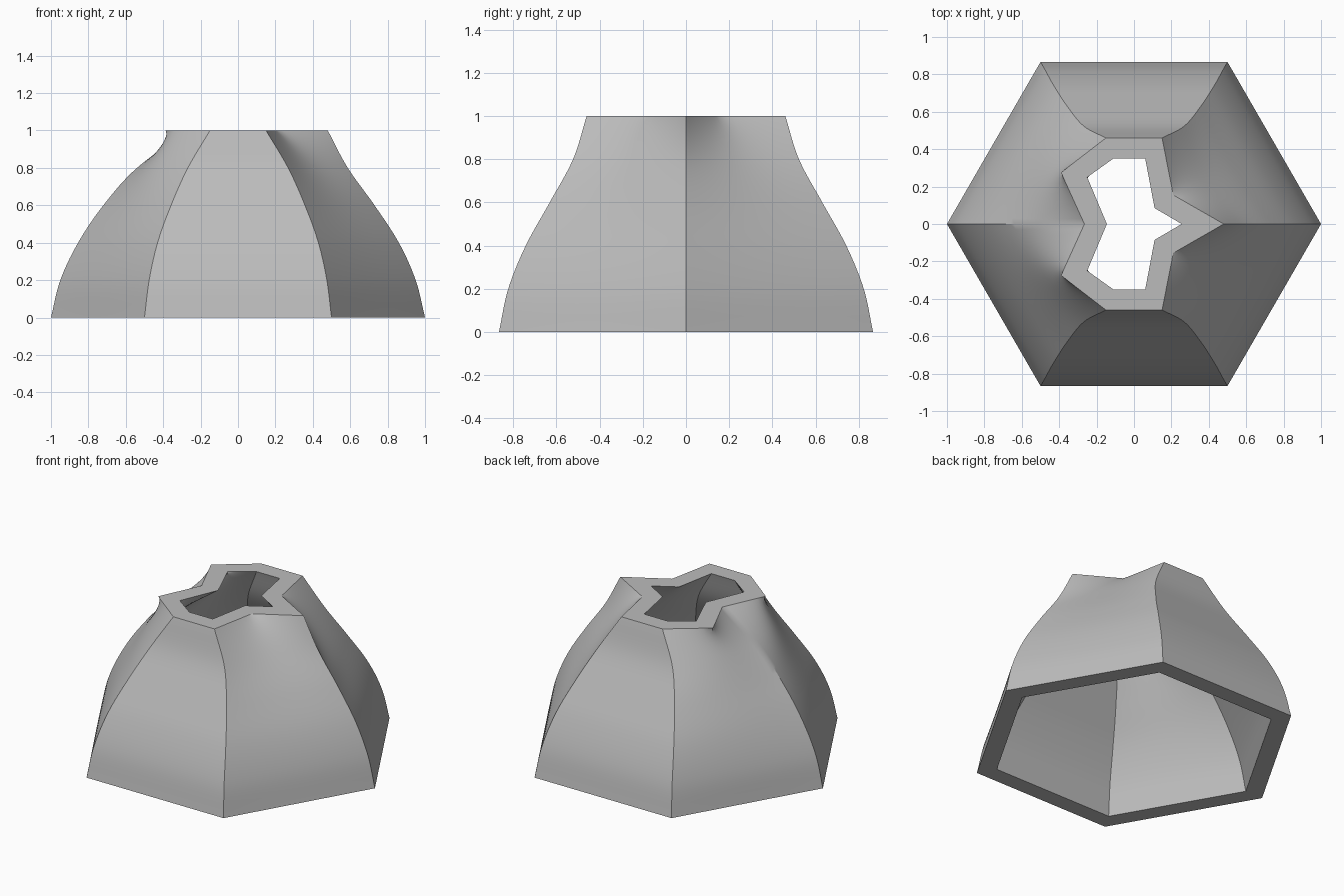
import bpy
from math import pi, sin, sinh
from mathutils import Vector

cube = bpy.data.objects.get("Cube")
if cube:
    bpy.data.objects.remove(cube)

LEVELS, COLUMNS, DECAY = 40, 20, 1.4

# Corner curves, sampled at equal heights from the foot to the rim
RIGHT = [(1, 0), (.95, 0), (.86, 0), (.73, 0), (.587, 0), (.48, 0)]
SIDE = [(.5, .866), (.475, .823), (.43, .742), (.358, .631), (.268, .523), (.15, .46)]
LEFT = [(-1, 0), (-.95, 0), (-.855, 0), (-.72, 0), (-.54, 0), (-.265, 0)]

# Inner wall corners as offsets from the outer ones: hexagonal foot, star rim
FOOT_INSET = .127
INNER_RIM = {"right": (.255, 0), "side": (.06, .35), "back": (-.11, .35), "left": (-.145, 0)}
NOTCH = {False: (.21, .155), True: (.11, .085)}
POINT = {False: (-.39, .275), True: (-.25, .25)}


def mirror_x(curve):
    return [(-x, y) for x, y in curve]


OUTER = {"right": RIGHT, "side": SIDE, "back": mirror_x(SIDE), "left": LEFT}


def along(points, v):
    """Smooth interpolation through evenly spaced points."""
    pts = [Vector(p) for p in points]
    pts = [2 * pts[0] - pts[1]] + pts + [2 * pts[-1] - pts[-2]]
    f = v * (len(points) - 1)
    i = min(int(f), len(points) - 2)
    t = f - i
    a, b, c, d = pts[i:i + 4]
    return b + .5 * t * (c - a + t * (2*a - 5*b + 4*c - d + t * (3*(b - c) + d - a)))


def corner(name, v, inner):
    p = along(OUTER[name], v)
    if inner:
        foot = -FOOT_INSET * Vector(OUTER[name][0])
        rim = Vector(INNER_RIM[name]) - Vector(OUTER[name][-1])
        p = p + foot.lerp(rim, max(0, 2 * v - 1) ** 2)
    return p


def fold(u, v):
    """Sharp fold at the rim that dies out down the panel."""
    if v > .9999:
        return 1 - abs(2 * u - 1)
    return sum(8 / (n * pi) ** 2 * sin(n * pi / 2) * sin(n * pi * u)
               * sinh(n * pi * DECAY * v) / sinh(n * pi * DECAY)
               for n in range(1, 40, 2))


def ring(v, inner):
    """Closed section: three panels on the +y half, mirrored to the -y half."""
    half = []
    panels = [("right", "side", NOTCH), ("side", "back", None), ("back", "left", POINT)]
    for start, end, peak in panels:
        a, b = corner(start, v, inner), corner(end, v, inner)
        push = Vector((0, 0))
        if peak:
            top = (corner(start, 1, inner) + corner(end, 1, inner)) / 2
            push = Vector(peak[inner]) - top
        for k in range(COLUMNS):
            u = k / COLUMNS
            p = a.lerp(b, u) + (push * fold(u, v) if peak else push)
            half.append((p.x, p.y, v))
    end = corner("left", v, inner)
    return half + [(end.x, end.y, v)] + [(x, -y, z) for x, y, z in half[:0:-1]]


# Outer wall upward, inner wall downward, joined by the rim and foot faces
heights = [1 - (1 - i / LEVELS) ** 1.5 for i in range(LEVELS + 1)]
rings = [ring(v, False) for v in heights] + [ring(v, True) for v in reversed(heights)]
count, size = len(rings), len(rings[0])
faces = []
for i in range(count):
    j = (i + 1) % count
    for k in range(size):
        m = (k + 1) % size
        faces.append((i * size + k, i * size + m, j * size + m, j * size + k))

mesh = bpy.data.meshes.new("lofted_shell")
mesh.from_pydata([p for r in rings for p in r], [], faces)
shell = bpy.data.objects.new("lofted_shell", mesh)
bpy.context.collection.objects.link(shell)

# Plain grey finish
grey = bpy.data.materials.new("plain_grey")
grey.use_nodes = True
grey.diffuse_color = (.5, .5, .5, 1)
grey.node_tree.nodes["Principled BSDF"].inputs["Base Color"].default_value = (.5, .5, .5, 1)
mesh.materials.append(grey)

bpy.ops.object.select_all(action="DESELECT")
shell.select_set(True)
bpy.context.view_layer.objects.active = shell
bpy.ops.object.shade_smooth_by_angle(angle=pi / 6)
